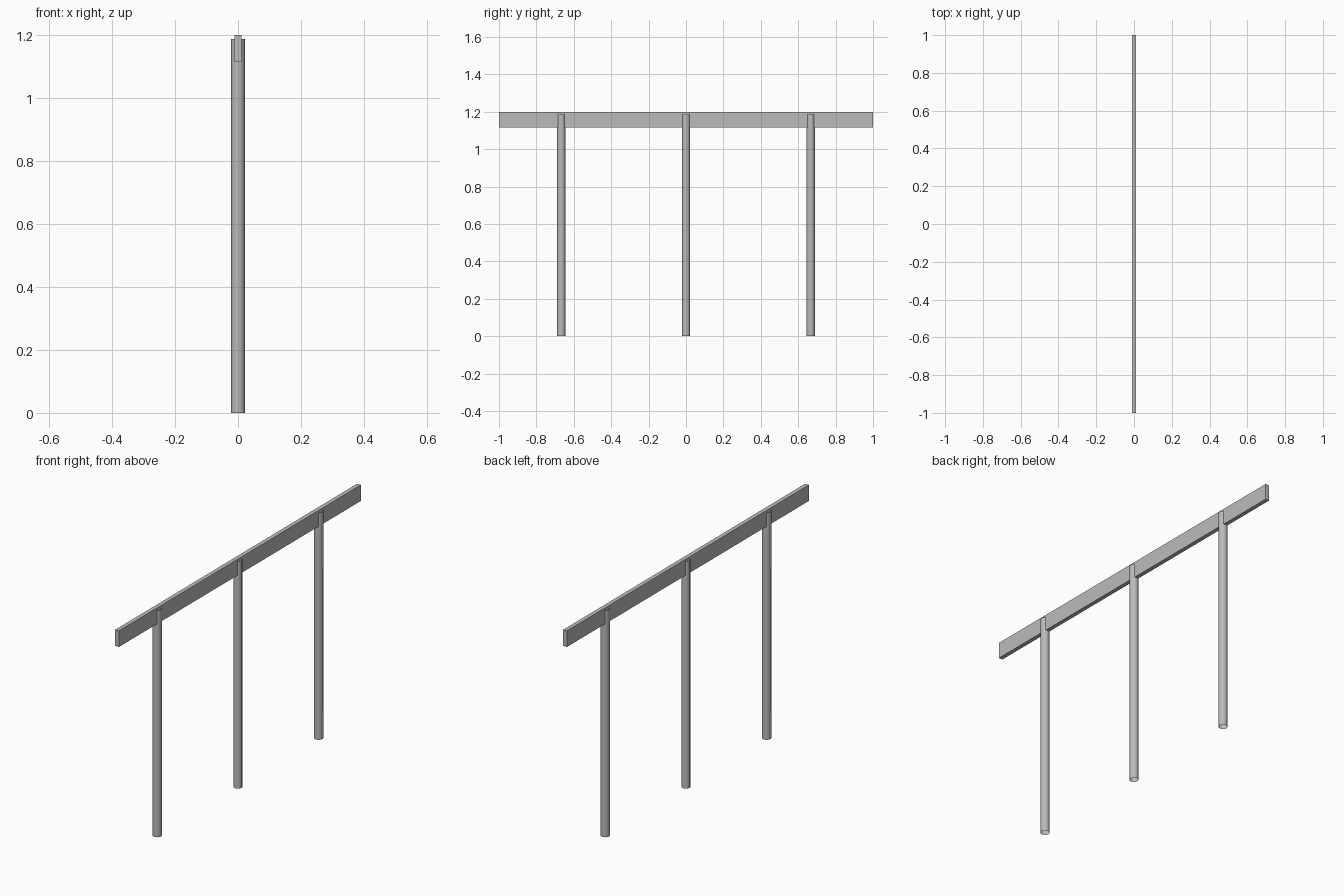
import bpy, math

if "Cube" in bpy.data.objects:
    bpy.data.objects.remove(bpy.data.objects["Cube"])

grey = bpy.data.materials.new("grey metal")
grey.diffuse_color = (0.5, 0.5, 0.5, 1)
grey.use_nodes = True
grey.node_tree.nodes["Principled BSDF"].inputs["Base Color"].default_value = grey.diffuse_color

# Flat handrail bar
bpy.ops.mesh.primitive_cube_add(size=1, location=(0, 0, 1.158))
rail = bpy.context.object
rail.name = "handrail"
rail.scale = (0.022, 2.0, 0.084)
bpy.ops.object.transform_apply(location=False, rotation=False, scale=True)
rail.data.materials.append(grey)

# Three open tube posts, octagonal with corners on the axes
H = 1.188
for name, y in (("front_post", -0.667), ("middle_post", 0), ("back_post", 0.667)):
    bpy.ops.mesh.primitive_cylinder_add(vertices=8, radius=0.0225, depth=H,
                                        end_fill_type='NOTHING', location=(0, y, H / 2))
    post = bpy.context.object
    post.name = name
    post.data.materials.append(grey)
    bpy.ops.object.shade_smooth_by_angle(angle=math.radians(50))
